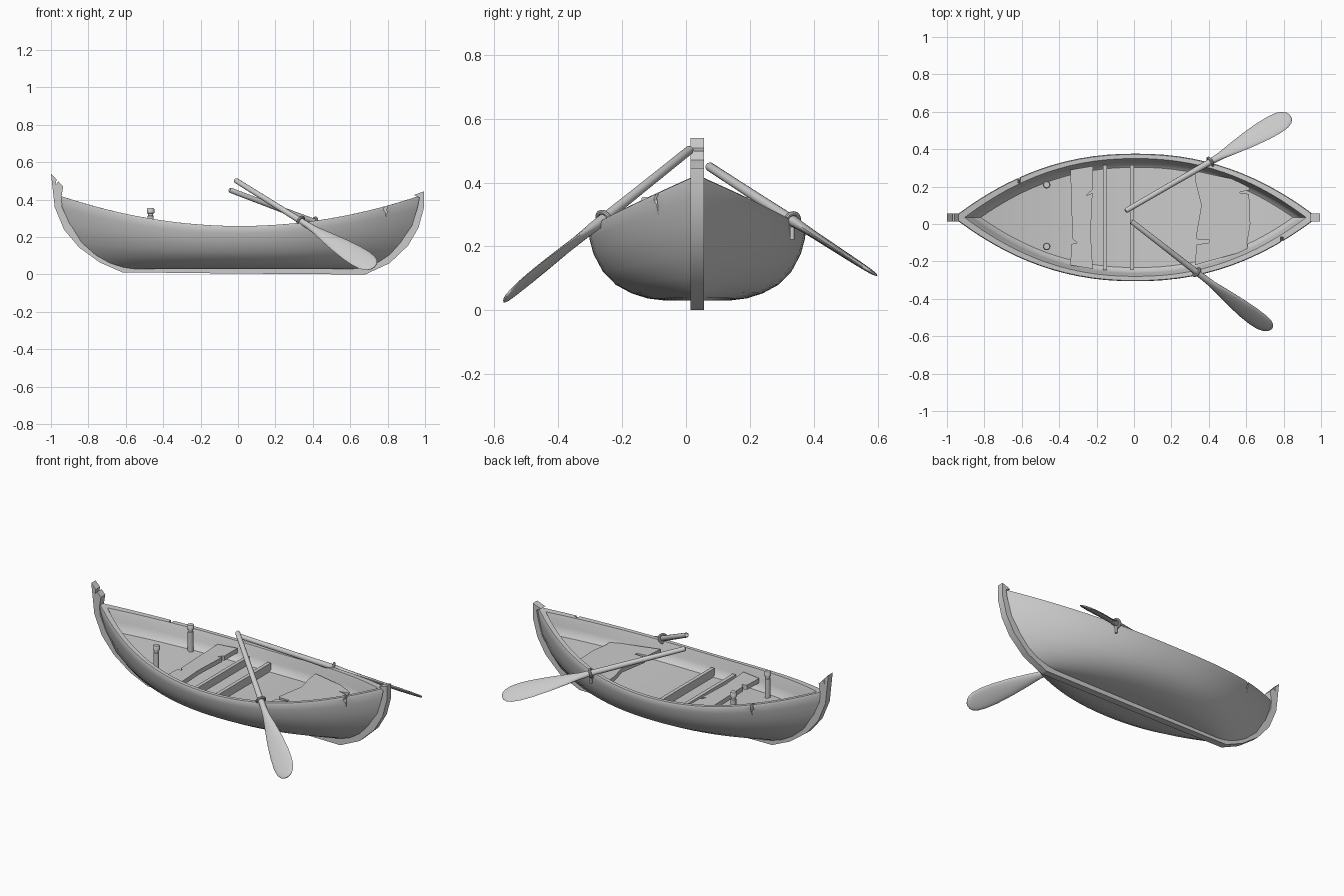
import bpy, bmesh, math
from mathutils import Vector

if "Cube" in bpy.data.objects:
    bpy.data.objects.remove(bpy.data.objects["Cube"])

YC = 0.035  # hull centre line


def finish(name, bm, angle=35):
    bmesh.ops.recalc_face_normals(bm, faces=bm.faces)
    me = bpy.data.meshes.new(name)
    bm.to_mesh(me)
    bm.free()
    ob = bpy.data.objects.new(name, me)
    bpy.context.collection.objects.link(ob)
    smooth(ob, angle)
    return ob


def smooth(ob, angle=35):
    bpy.ops.object.select_all(action='DESELECT')
    ob.select_set(True)
    bpy.context.view_layer.objects.active = ob
    bpy.ops.object.shade_smooth_by_angle(angle=math.radians(angle))


def bridge(bm, a, b):
    n = len(a)
    for i in range(n):
        bm.faces.new((a[i], a[(i + 1) % n], b[(i + 1) % n], b[i]))


def prism(name, pts, off):
    """Polygon of 3D points extruded by off."""
    bm = bmesh.new()
    off = Vector(off)
    a = [bm.verts.new(p) for p in pts]
    b = [bm.verts.new(Vector(p) + off) for p in pts]
    bm.faces.new(a)
    bm.faces.new(b)
    bridge(bm, a, b)
    return finish(name, bm, 20)


def sheer(x):
    return 0.255 + 0.165 * ((x - 0.01) / 0.97) ** 2


# Hull: rings from the bottom up to the gunwale, then down the inside
N = 40


def ring(bm, xl, xr, w, h=None, dz=0.0):
    c, half, vs = (xl + xr) / 2, (xr - xl) / 2, []
    for k in range(2 * N):
        i, s = (k, 1) if k <= N else (2 * N - k, -1)
        u = -math.cos(math.pi * i / N)
        x = c + half * u
        z = sheer(x) + dz if h is None else 0.03 + (sheer(x) - 0.03) * h
        vs.append(bm.verts.new((x, YC + s * w * max(0, 1 - abs(u) ** 2.2), z)))
    return vs


def cap(bm, r):
    for i in range(N):
        q = [r[i], r[i + 1], r[(2 * N - i - 1) % (2 * N)], r[(2 * N - i) % (2 * N)]]
        bm.faces.new(list(dict.fromkeys(q)))


bm = bmesh.new()
outer = [(0, -.62, .68, .10), (.03, -.66, .72, .155), (.1, -.72, .78, .205),
         (.22, -.79, .84, .255), (.4, -.865, .90, .295), (.65, -.925, .955, .325),
         (.85, -.952, .972, .337), (.97, -.965, .98, .341)]
inner = [(-.96, .975, .337, .004), (-.905, .92, .315, .004), (-.885, .905, .307, -.02),
         (-.87, .895, .298, -.055), (-.85, .88, .288, -.085), (-.82, .85, .268, -.1)]
rings = [ring(bm, a, b, w, h) for h, a, b, w in outer]
rings += [ring(bm, a, b, w, None, d) for a, b, w, d in inner]
for a, b in zip(rings, rings[1:]):
    bridge(bm, a, b)
cap(bm, rings[0])
cap(bm, rings[-1])
hull = finish("hull", bm)

# Split cracks cut in the gunwale
for x, y0, y1, top in ((.79, -.15, -.07, .375), (-.615, .22, .30, .335)):
    z = [(-.009, .03), (-.006, -.012), (-.011, -.03), (.0, -.045), (.001, -.075),
         (.006, -.04), (.004, -.025), (.009, -.01), (.008, .03)]
    cut = prism("crack_cutter", [(x + a, y0, top + b) for a, b in z], (0, y1 - y0, 0))
    cut.hide_render = True
    m = hull.modifiers.new("crack", 'BOOLEAN')
    m.operation, m.object, m.solver = 'DIFFERENCE', cut, 'EXACT'
    bpy.context.view_layer.objects.active = hull
    bpy.ops.object.modifier_apply(modifier=m.name)
    bpy.data.objects.remove(cut)
smooth(hull)

# Keel running up into both stem posts
keel = [(-1, .54), (-.97, .508), (-.976, .48), (-.96, .498), (-.935, .47), (-.945, .41),
        (-.94, .36), (-.9, .27), (-.82, .17), (-.72, .095), (-.6, .045), (.65, .045),
        (.76, .08), (.86, .16), (.93, .26), (.96, .36), (.97, .41), (.94, .425), (.995, .445),
        (.995, .36), (.965, .25), (.91, .155), (.81, .06), (.68, 0), (0, .005), (-.62, .012),
        (-.74, .065), (-.85, .145), (-.93, .24), (-.98, .36)]
prism("keel", [(x, YC - .021, z) for x, z in keel], (0, .042, 0))

# Splintered seat boards
seat1 = [(-.34, .29), (-.335, .1), (-.328, -.08), (-.305, -.1), (-.335, -.108), (-.34, -.22),
         (-.22, -.24), (-.232, -.05), (-.222, .165), (-.255, .152), (-.221, .185), (-.22, .31)]
seat2 = [(.325, .285), (.33, .22), (.36, .1), (.33, -.075), (.345, -.085), (.405, -.085),
         (.40, -.1), (.335, -.11), (.325, -.22), (.61, -.14), (.605, -.1), (.622, 0),
         (.615, .16), (.56, .168), (.618, .182), (.62, .22)]
for n, s in (("front_seat", seat1), ("rear_seat", seat2)):
    prism(n, [(x, y, .21) for x, y in s], (0, 0, .028))

# Floor ribs
for n, x in (("rib_1", -.155), ("rib_2", -.01)):
    prism(n, [(x - .011, -.245, .14), (x + .011, -.245, .14), (x + .011, -.245, .205),
              (x - .011, -.245, .205)], (0, .56, 0))


def lathe(name, prof, base, axis, wdir=(1, 0, 0), seg=16):
    """Loft of ellipses along an axis: (distance, half width, half thickness)."""
    bm = bmesh.new()
    d = Vector(axis).normalized()
    w = Vector(wdir)
    w = (w - d * w.dot(d)).normalized()
    t = d.cross(w)
    rs = []
    for s, a, b in prof:
        rs.append([bm.verts.new(Vector(base) + d * s + w * a * math.cos(2 * math.pi * k / seg)
                                + t * b * math.sin(2 * math.pi * k / seg)) for k in range(seg)])
    for p, q in zip(rs, rs[1:]):
        bridge(bm, p, q)
    bm.faces.new(rs[0])
    bm.faces.new(rs[-1])
    return finish(name, bm, 40)


# Mooring posts
post = [(0, .016), (.135, .016), (.138, .013), (.148, .013), (.151, .02), (.172, .02), (.178, .016)]
for n, y in (("left_post", -.12), ("right_post", .21)):
    lathe(n, [(s, r, r) for s, r in post], (-.467, y, .177), (0, 0, 1))

# Oars with their rowlock rings
shaft = [(0, .010, .010), (.008, .014, .014), (.3, .015, .015), (.56, .017, .017),
         (.62, .022, .014), (.70, .036, .012), (.80, .051, .011), (.90, .061, .010),
         (.97, .062, .009), (1.02, .056, .008), (1.05, .043, .007), (1.066, .026, .006),
         (1.072, .008, .003)]
oars = (("left", (-.015, .015, .505), (.73, -.565, .04), (.63, .44, .63), .47),
        ("right", (-.045, .07, .452), (.835, .58, .12), (.55, -.68, .42), .515))
for n, a, b, w, f in oars:
    a, b = Vector(a), Vector(b)
    k = (b - a).length / 1.072
    lathe(n + "_oar", [(s * k, p, q) for s, p, q in shaft], a, b - a, w)
    c = a.lerp(b, f)
    rot = (b - a).to_track_quat('Z', 'Y').to_euler()
    bpy.ops.mesh.primitive_torus_add(major_segments=24, minor_segments=10, major_radius=.023,
                                     minor_radius=.0075, location=c, rotation=rot)
    bpy.context.object.name = n + "_rowlock"
    smooth(bpy.context.object)
    lathe(n + "_rowlock_pin", [(0, .007, .007), (.04, .007, .007)],
          c - Vector((0, 0, .06)), (0, 0, 1), seg=10)
